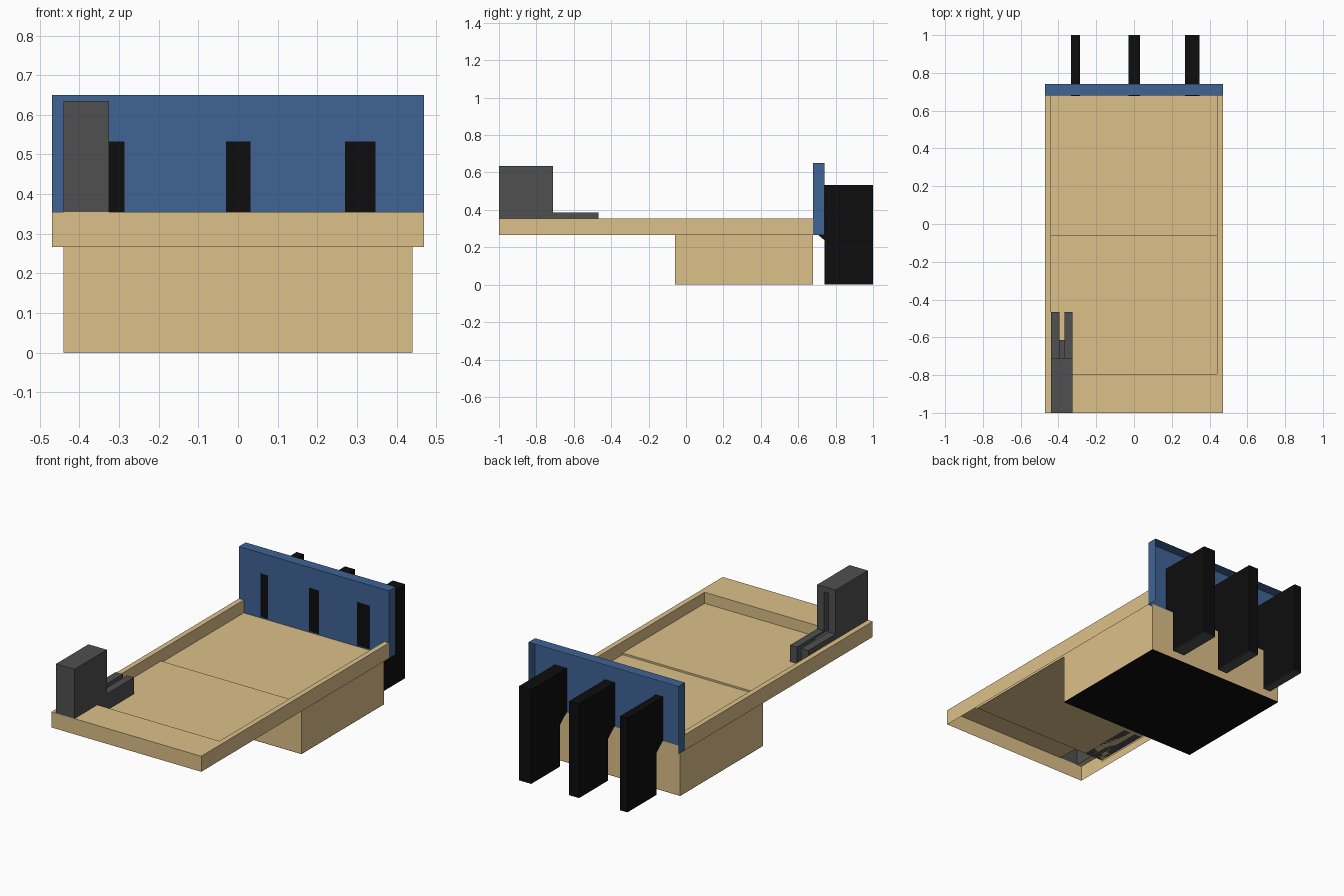
import bpy, bmesh

if "Cube" in bpy.data.objects:
    bpy.data.objects.remove(bpy.data.objects["Cube"])


def material(name, rgb):
    m = bpy.data.materials.new(name)
    m.diffuse_color = (*rgb, 1)
    m.use_nodes = True
    m.node_tree.nodes["Principled BSDF"].inputs["Base Color"].default_value = m.diffuse_color
    return m


TAN = material("tan", (0.72, 0.53, 0.25))
BLUE = material("blue", (0.05, 0.125, 0.30))
BLACK = material("black", (0.004, 0.004, 0.004))
DARK = material("dark_grey", (0.08, 0.08, 0.08))

# Left, Right, Front, bacK, Bottom, Top: corner index = 4x + 2y + z
SIDES = {"L": (0, 1, 3, 2), "R": (4, 6, 7, 5), "F": (0, 4, 5, 1),
         "K": (2, 3, 7, 6), "B": (0, 2, 6, 4), "T": (1, 5, 7, 3)}


def finish(name, bm, mat):
    me = bpy.data.meshes.new(name)
    bm.to_mesh(me)
    bm.free()
    me.materials.append(mat)
    ob = bpy.data.objects.new(name, me)
    bpy.context.collection.objects.link(ob)
    return ob


def boxes(name, mat, *parts):
    """Join boxes; each part is (x0, x1, y0, y1, z0, z1, sides to keep)."""
    bm = bmesh.new()
    for *b, keep in parts:
        v = [bm.verts.new((x, y, z)) for x in b[:2] for y in b[2:4] for z in b[4:6]]
        for k in keep:
            bm.faces.new([v[i] for i in SIDES[k]])
        for u in v:
            if not u.link_faces:
                bm.verts.remove(u)
    return finish(name, bm, mat)


ALL = "LRFKBT"
Z0, Z1, FLOOR, REAR = 0.267, 0.355, 0.292, 0.282
BACK, LIP, STEP = 0.68, -0.795, -0.06

# Sheet tray: outer skirt, rim, inner walls and front floor, open below
boxes("tray_skirt", TAN, (-0.47, 0.47, -1, BACK, Z0, Z1, "LRF"))
boxes("tray_rim", TAN,
      (-0.47, -0.44, -1, LIP, Z0, Z1, "T"),
      (-0.47, -0.44, LIP, BACK, REAR, Z1, "TR"),
      (0.44, 0.47, -1, LIP, Z0, Z1, "T"),
      (0.44, 0.47, LIP, BACK, REAR, Z1, "TL"),
      (-0.325, 0.44, -1, LIP, Z0, Z1, "T"),
      (-0.44, 0.44, -1, LIP, FLOOR, Z1, "K"))
boxes("front_floor", TAN, (-0.44, 0.44, LIP, STEP, REAR, FLOOR, "TK"))

# Rear box with black base
boxes("rear_box", TAN, (-0.44, 0.44, STEP, BACK, 0.002, REAR, "LRFKT"))
boxes("box_base", BLACK, (-0.44, 0.44, STEP, BACK, 0, 0.002, ALL))

# Backboard shell, open at the back and below
boxes("backboard", BLUE, (-0.47, 0.47, BACK, 0.74, Z0, 0.65, "LRFT"))

# Three fins passing through the backboard, each wider than the last
PROFILE = [(0.678, 0.533), (0.678, 0.29), (0.74, 0.238), (0.74, 0.003), (1, 0.003), (1, 0.533)]
for i, (x0, x1) in enumerate([(-0.333, -0.287), (-0.03, 0.032), (0.27, 0.347)]):
    bm = bmesh.new()
    face = bm.faces.new([bm.verts.new((x0, y, z)) for y, z in PROFILE])
    ext = bmesh.ops.extrude_face_region(bm, geom=[face])
    for g in ext["geom"]:
        if isinstance(g, bmesh.types.BMVert):
            g.co.x = x1
    bmesh.ops.recalc_face_normals(bm, faces=bm.faces)
    finish(f"fin_{i + 1}", bm, BLACK)
    boxes(f"fin_foot_{i + 1}", DARK, (x0, x1, 0.74, 1, 0, 0.003, ALL))

# Slotted post, hollow from below, with two prongs over the floor
XL, XR, SL, SR = -0.44, -0.325, -0.395, -0.368
boxes("post", DARK,
      (XL, XR, -1, LIP, Z1, 0.635, "LRFKT"),
      (XL, SL, LIP, -0.71, FLOOR, 0.635, ALL),
      (SR, XR, LIP, -0.71, FLOOR, 0.635, ALL),
      (SL, SR, LIP, -0.71, 0.605, 0.635, "KBT"))
boxes("post_prongs", DARK,
      (XL, SL, -0.71, -0.467, FLOOR, 0.385, "LRKBT"),
      (SR, XR, -0.71, -0.467, FLOOR, 0.385, "LRKBT"))
boxes("prong_bridge", DARK, (SL, SR, LIP, -0.615, FLOOR, 0.375, "KBT"))
